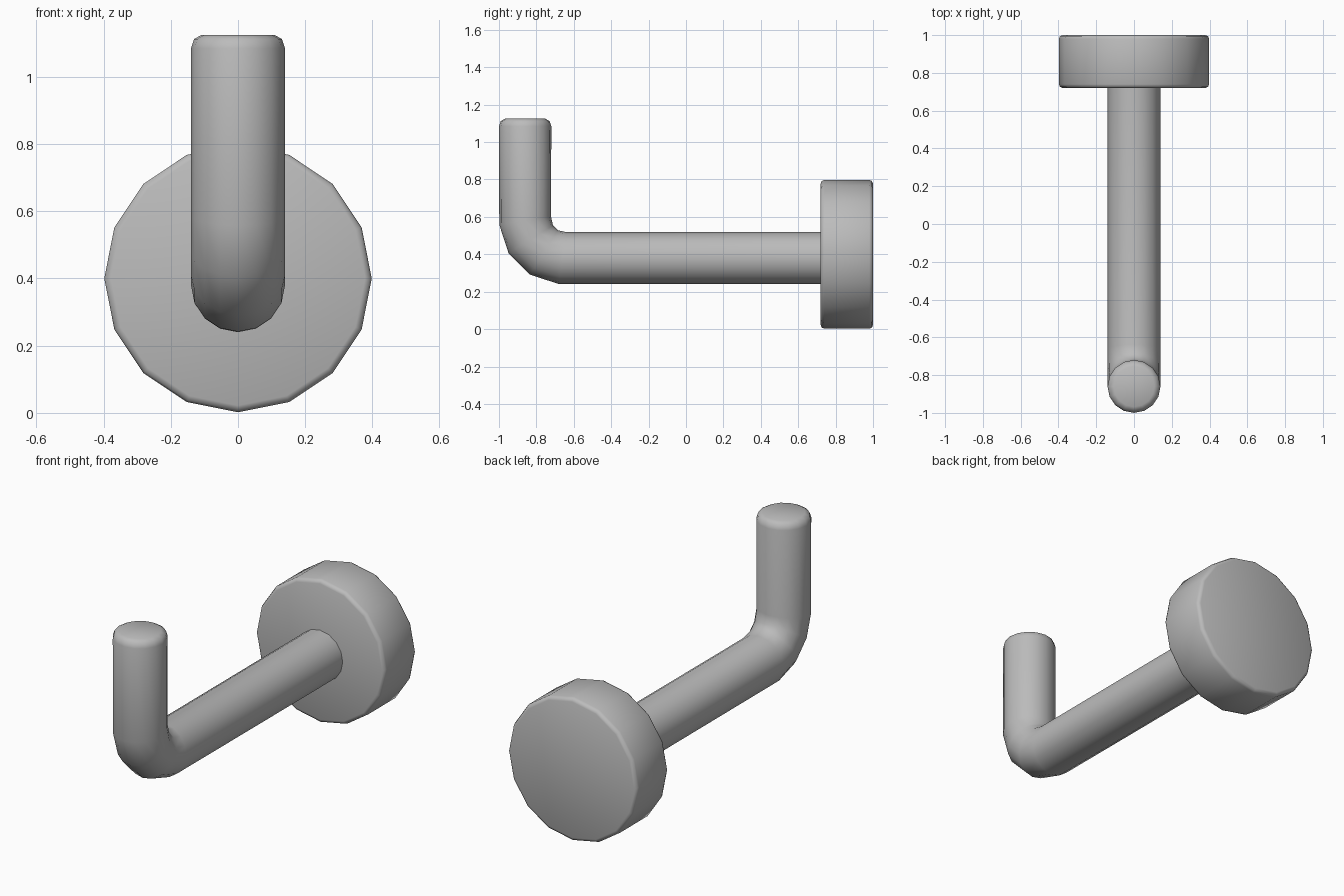
import bpy, bmesh, math
from mathutils import Vector

cube = bpy.data.objects.get("Cube")
if cube:
    bpy.data.objects.remove(cube, do_unlink=True)

SIDES = 16
metal = bpy.data.materials.new("grey metal")
metal.use_nodes = True
GREY = (0.5, 0.5, 0.5, 1)
metal.diffuse_color = GREY
metal.node_tree.nodes["Principled BSDF"].inputs["Base Color"].default_value = GREY


def sweep(name, stations):
    """Loft round rings along (y, z, tangent angle in degrees, radius) and cap both ends."""
    bm = bmesh.new()
    rings = []
    for y, z, angle, radius in stations:
        a = math.radians(angle)
        side, normal = Vector((1, 0, 0)), Vector((0, -math.sin(a), math.cos(a)))
        turns = [math.tau * i / SIDES for i in range(SIDES)]
        rings.append([bm.verts.new(Vector((0, y, z)) + radius * (side * math.cos(t) + normal * math.sin(t)))
                      for t in turns])
    for a, b in zip(rings, rings[1:]):
        for i in range(SIDES):
            j = (i + 1) % SIDES
            bm.faces.new((a[i], a[j], b[j], b[i]))
    bm.faces.new(rings[0])
    bm.faces.new(rings[-1])
    bmesh.ops.recalc_face_normals(bm, faces=bm.faces)
    mesh = bpy.data.meshes.new(name)
    bm.to_mesh(mesh)
    bm.free()
    mesh.materials.append(metal)
    obj = bpy.data.objects.new(name, mesh)
    bpy.context.collection.objects.link(obj)
    bpy.ops.object.select_all(action="DESELECT")
    bpy.context.view_layer.objects.active = obj
    obj.select_set(True)
    bpy.ops.object.shade_smooth_by_angle(angle=math.radians(60))
    return obj


# Wall plate: thick disc with softened rims
R = 0.398
sweep("wall_plate", [(1.0, 0.4, 180, R - 0.02), (0.994, 0.4, 180, R - 0.006), (0.98, 0.4, 180, R),
                     (0.74, 0.4, 180, R), (0.726, 0.4, 180, R - 0.006), (0.72, 0.4, 180, R - 0.02)])

# Hook rod: straight arm, tight upward bend, rounded tip
r, yc, zc = 0.14, -0.86, 0.38
sweep("hook_rod", [
    (0.75, zc, 180, r),
    (yc + 0.20, zc, 171, r),
    (yc + 0.10, zc + 0.03, 148, r),
    (yc + 0.03, zc + 0.10, 122, r),
    (yc, zc + 0.20, 99, r),
    (yc, 1.085, 90, r),
    (yc, 1.112, 90, r - 0.009),
    (yc, 1.125, 90, r - 0.032),
])
